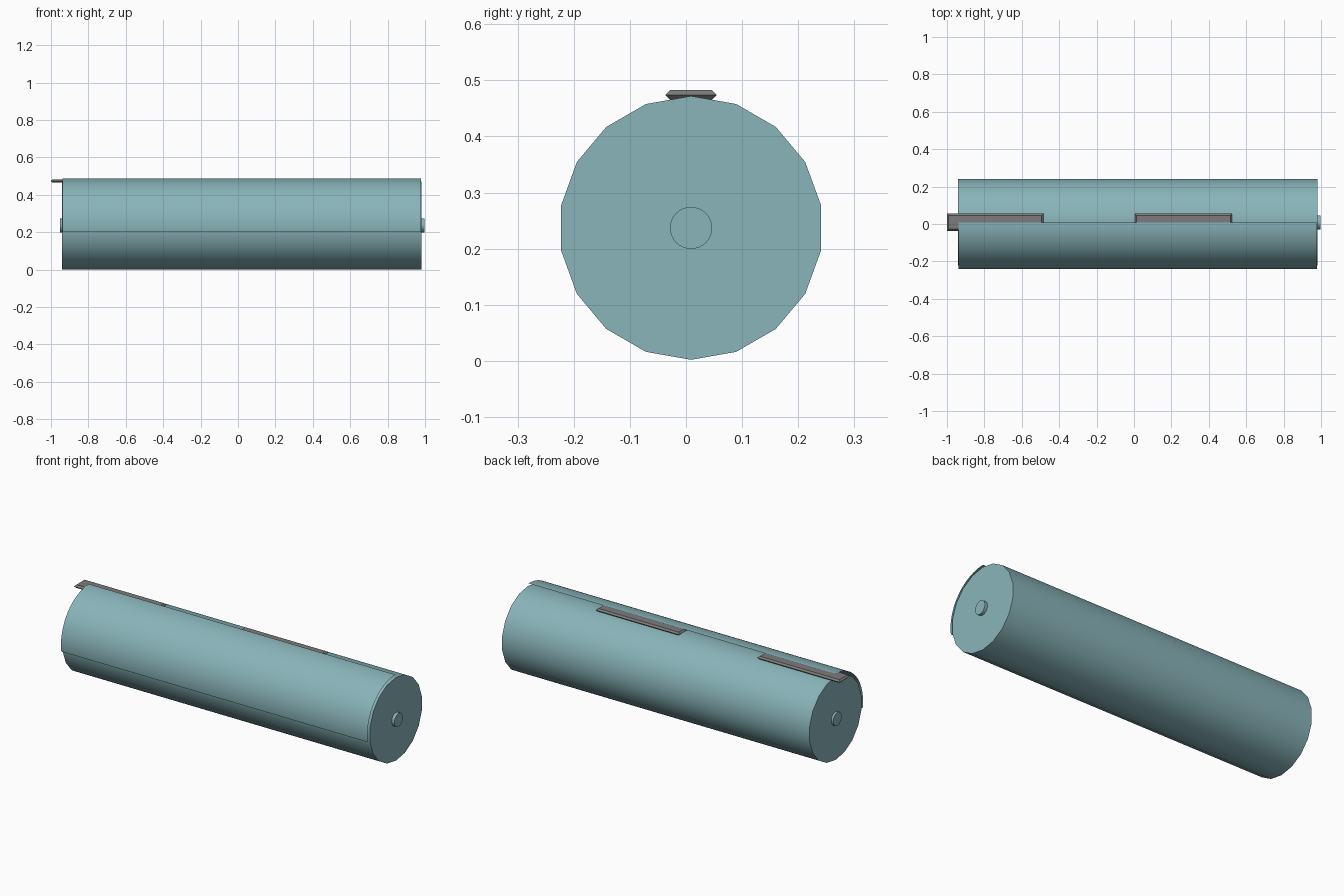
import bpy, bmesh
from math import radians, pi, sin, cos
from mathutils import Matrix, Vector

if "Cube" in bpy.data.objects:
    bpy.data.objects.remove(bpy.data.objects["Cube"])

AXIS_Y, AXIS_Z = 0.009, 0.237


def material(name, rgb):
    mat = bpy.data.materials.new(name)
    mat.use_nodes = True
    mat.diffuse_color = (*rgb, 1)
    mat.node_tree.nodes["Principled BSDF"].inputs["Base Color"].default_value = (*rgb, 1)
    return mat


teal = material("soft teal", (0.25, 0.46, 0.49))
grey = material("mid grey", (0.20, 0.20, 0.20))


def finish(name, bm, mat, smooth_angle=None):
    mesh = bpy.data.meshes.new(name)
    bm.to_mesh(mesh)
    bm.free()
    mesh.materials.append(mat)
    obj = bpy.data.objects.new(name, mesh)
    bpy.context.collection.objects.link(obj)
    if smooth_angle:
        bpy.ops.object.select_all(action="DESELECT")
        obj.select_set(True)
        bpy.context.view_layer.objects.active = obj
        bpy.ops.object.shade_smooth_by_angle(angle=radians(smooth_angle))
    return obj


def rod(name, radius, x0, x1, sides):
    """Capped cylinder lying along x, with a vertex at the very top."""
    bm = bmesh.new()
    bmesh.ops.create_cone(bm, cap_ends=True, segments=sides, radius1=radius,
                          radius2=radius, depth=x1 - x0)
    top = max(bm.verts, key=lambda v: v.co.y).co
    turn = Matrix.Rotation(pi / 2 - Vector(top.xy).to_2d().angle_signed(Vector((1, 0))), 4, "Z")
    bm.transform(turn)
    # local y becomes z, local z becomes x
    lay = Matrix(((0, 0, 1, (x0 + x1) / 2), (1, 0, 0, AXIS_Y),
                  (0, 1, 0, AXIS_Z), (0, 0, 0, 1)))
    bm.transform(lay)
    return finish(name, bm, teal, 30)


def curved_cover(name, radius, x0, x1, start, end, steps):
    """Thin open sheet wrapped round the front of the drum."""
    bm = bmesh.new()
    rows = []
    for i in range(steps + 1):
        a = radians(start + (end - start) * i / steps)
        y, z = AXIS_Y + radius * cos(a), AXIS_Z + radius * sin(a)
        rows.append([bm.verts.new((x, y, z)) for x in (x0, x1)])
    for (a, b), (c, d) in zip(rows, rows[1:]):
        bm.faces.new((a, c, d, b))
    return finish(name, bm, teal, 30)


def plate(name, x0, x1):
    """Flat strip whose rim comes to a sharp edge at mid height."""
    half, edge = 0.046, 0.009
    bm = bmesh.new()
    rings = []
    for z, inset in ((0.465, edge), (0.474, 0), (0.483, edge)):
        xa, xb, w = x0 + inset, x1 - inset, half - inset
        corners = ((xa, -w), (xb, -w), (xb, w), (xa, w))
        rings.append([bm.verts.new((x, AXIS_Y + y, z)) for x, y in corners])
    for low, high in zip(rings, rings[1:]):
        for i in range(4):
            j = (i + 1) % 4
            bm.faces.new((low[i], low[j], high[j], high[i]))
    bm.faces.new(rings[0][::-1])
    bm.faces.new(rings[-1])
    return finish(name, bm, grey)


# Drum and the axle running through it
rod("drum", 0.235, -0.941, 0.981, 18)
rod("axle", 0.0375, -0.953, 0.998, 32)

# Cover over the upper front quarter
curved_cover("front_cover", 0.25, -0.938, 0.978, 90, 188.5, 40)

# Strips tucked under the cover's top edge
plate("right_strip", -1.0, -0.485)
plate("left_strip", 0.005, 0.525)
